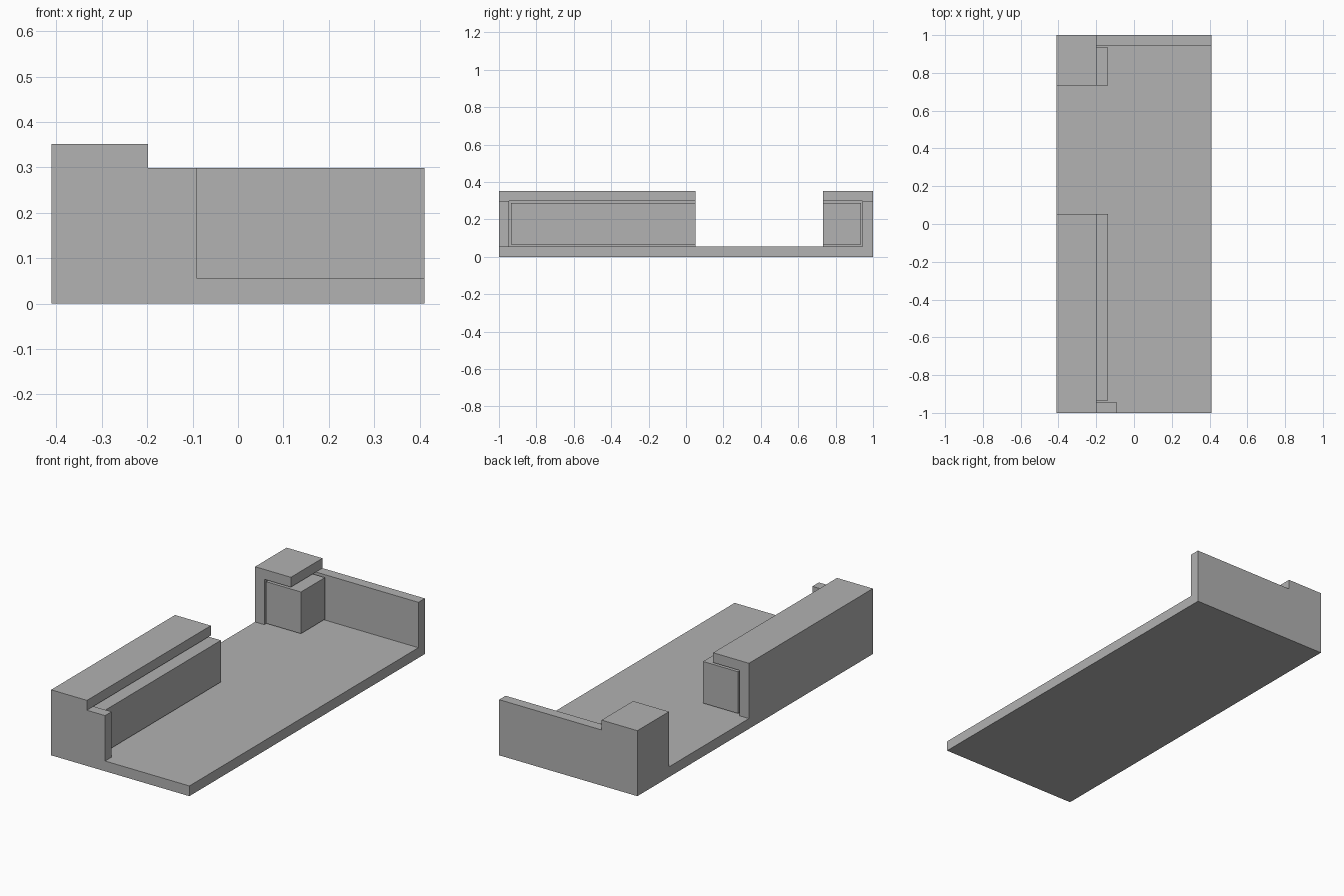
import bpy
import bmesh
from mathutils import Vector

default = bpy.data.objects.get("Cube")
if default:
    bpy.data.objects.remove(default, do_unlink=True)

grey = bpy.data.materials.new("plain_grey")
grey.use_nodes = True
colour = (0.445, 0.445, 0.445, 1)
grey.diffuse_color = colour
grey.node_tree.nodes["Principled BSDF"].inputs["Base Color"].default_value = colour


def box(name, x, y, z):
    """Box spanning the given (low, high) range on each axis."""
    bm = bmesh.new()
    bmesh.ops.create_cube(bm, size=1)
    spans = (x, y, z)
    size = Vector([hi - lo for lo, hi in spans])
    centre = Vector([(lo + hi) / 2 for lo, hi in spans])
    bmesh.ops.scale(bm, vec=size, verts=bm.verts)
    mesh = bpy.data.meshes.new(name)
    bm.to_mesh(mesh)
    bm.free()
    mesh.materials.append(grey)
    obj = bpy.data.objects.new(name, mesh)
    obj.location = centre
    bpy.context.collection.objects.link(obj)
    return obj


half_width, half_length = 0.411, 1.0
wall = 0.055                 # thickness of floor and walls
wall_top, roof_top = 0.299, 0.352
roof_edge = -0.198           # inner edge of the roof slabs
gap = 0.01                   # clearance around the inset blocks
block_edge = -0.138
outer = -half_width
inner = outer + wall

# Floor and the two end walls
box("floor", (outer, half_width), (-half_length, half_length), (0, wall))
box("front_wall", (outer, -0.09), (-half_length, wall - half_length), (wall, wall_top))
box("back_wall", (outer, half_width), (half_length - wall, half_length), (wall, wall_top))

# Each bay has a side wall, an overhanging roof and a loose inset block
bays = {
    "front": ((-half_length, 0.052), (wall - half_length, 0.052), (wall - half_length + gap, 0.052)),
    "back": ((0.732, half_length), (0.732, half_length - wall), (0.732, half_length - wall - gap)),
}
for name, (roof_y, wall_y, block_y) in bays.items():
    box(name + "_side_wall", (outer, inner), wall_y, (wall, wall_top))
    box(name + "_roof", (outer, roof_edge), roof_y, (wall_top, roof_top))
    box(name + "_inset_block", (inner + gap, block_edge), block_y,
        (wall + gap, wall_top - gap))
